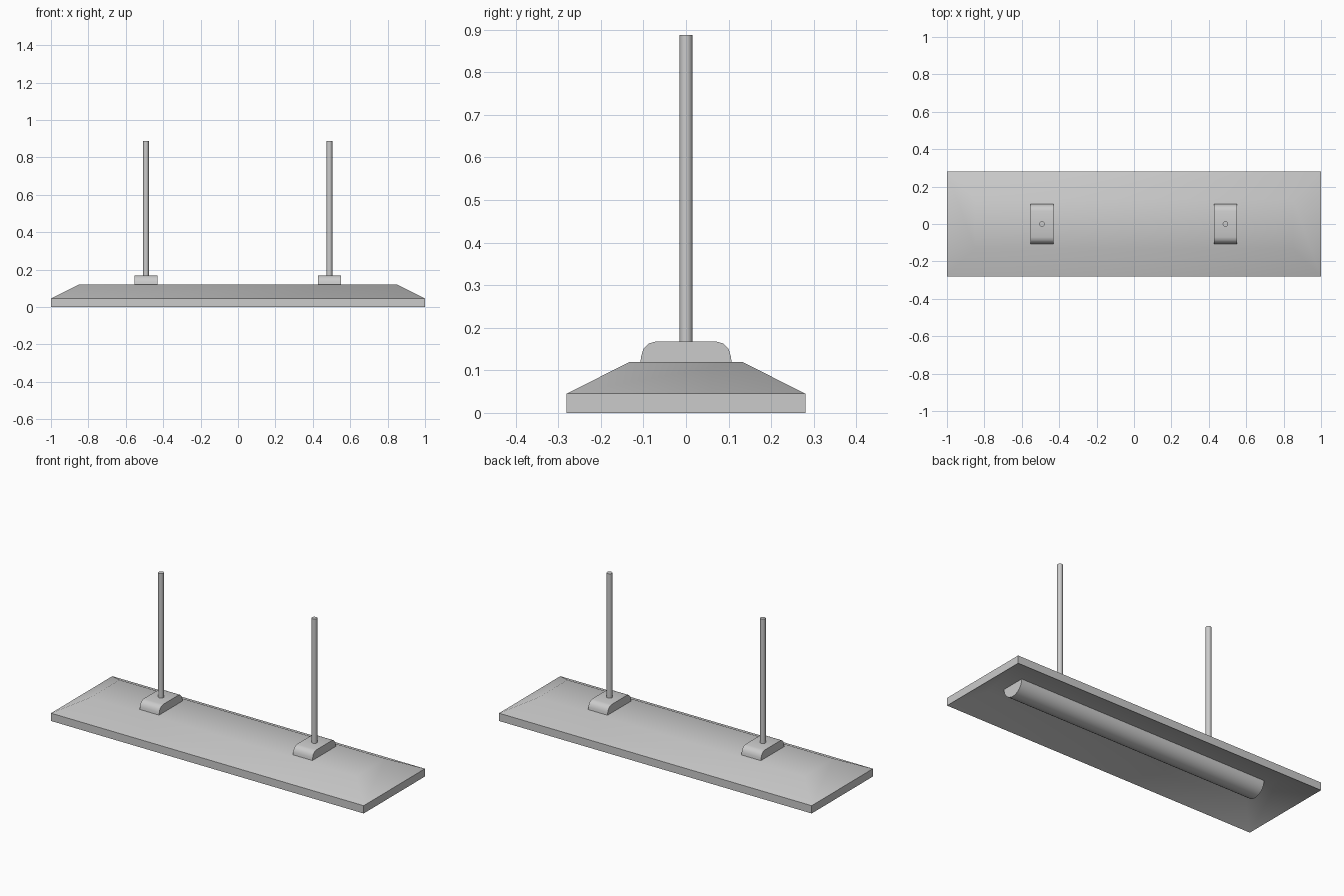
import bpy, bmesh, math
from math import sin, cos, pi

if "Cube" in bpy.data.objects:
    bpy.data.objects.remove(bpy.data.objects["Cube"])


def finish(name, bm, angle):
    bmesh.ops.recalc_face_normals(bm, faces=bm.faces)
    mesh = bpy.data.meshes.new(name)
    bm.to_mesh(mesh)
    bm.free()
    obj = bpy.data.objects.new(name, mesh)
    bpy.context.collection.objects.link(obj)
    bpy.ops.object.select_all(action='DESELECT')
    obj.select_set(True)
    bpy.context.view_layer.objects.active = obj
    bpy.ops.object.shade_smooth_by_angle(angle=math.radians(angle))
    return obj


def extrude_x(name, profile, x0, x1, angle=40):
    """Closed (y, z) profile extruded from x0 to x1."""
    bm = bmesh.new()
    face = bm.faces.new([bm.verts.new((x0, y, z)) for y, z in profile])
    ext = bmesh.ops.extrude_face_region(bm, geom=[face])
    new = [v for v in ext['geom'] if isinstance(v, bmesh.types.BMVert)]
    bmesh.ops.translate(bm, vec=(x1 - x0, 0, 0), verts=new)
    return finish(name, bm, angle)


# Lamp shade: hollow sloped tray with an even vertical thickness
bm = bmesh.new()
levels = [(0.85, 0.132, 0.075), (1.0, 0.28, 0.0), (1.0, 0.28, 0.045), (0.85, 0.132, 0.12)]
rings = [[bm.verts.new((sx * x, sy * y, z)) for sx, sy in ((-1, -1), (1, -1), (1, 1), (-1, 1))]
         for x, y, z in levels]
for a, b in zip(rings, rings[1:]):
    for i in range(4):
        j = (i + 1) % 4
        bm.faces.new((a[i], a[j], b[j], b[i]))
bm.faces.new(rings[0])
bm.faces.new(rings[-1])
finish("lamp_shade", bm, 40)

# Half-round light tube under the shade
R = 0.07
tube = [(R * cos(pi + pi * i / 24), 0.075 + R * sin(pi + pi * i / 24)) for i in range(25)]
extrude_x("light_tube", tube, -0.8, 0.8)

# Two mounting blocks with rounded shoulders, each carrying a hanging rod
half = [(0.107, 0.12), (0.105, 0.134), (0.100, 0.150), (0.087, 0.163), (0.070, 0.168)]
block = half + [(-y, z) for y, z in reversed(half)]
for side, cx in (("left", -0.492), ("right", 0.489)):
    extrude_x("mount_block_" + side, block, cx - 0.062, cx + 0.062)
    bm = bmesh.new()
    bmesh.ops.create_cone(bm, cap_ends=True, segments=24, radius1=0.015, radius2=0.015, depth=0.727)
    bmesh.ops.translate(bm, vec=(cx, 0, 0.16 + 0.727 / 2), verts=bm.verts)
    finish("hanging_rod_" + side, bm, 40)
